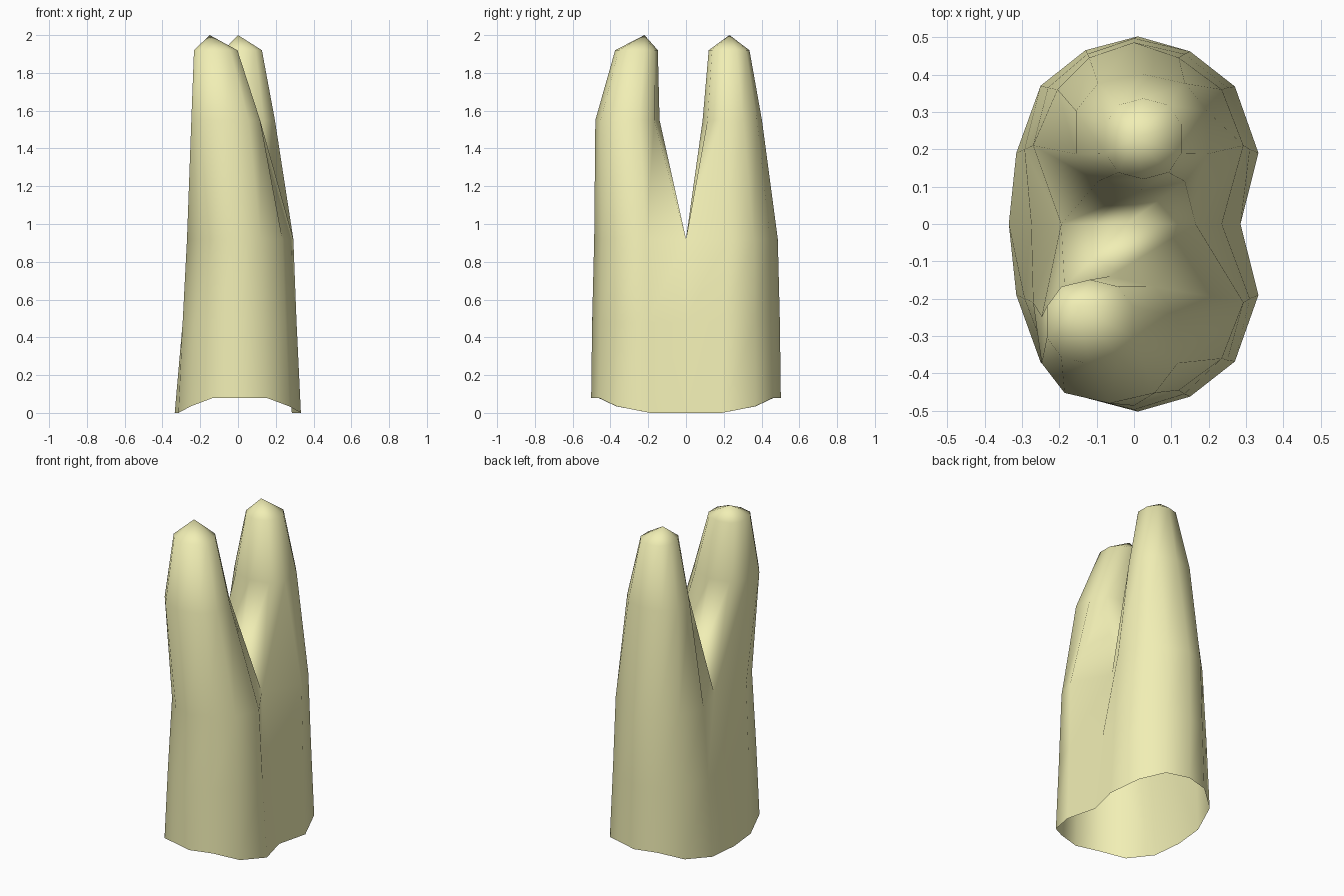
import bpy, bmesh, math

if "Cube" in bpy.data.objects:
    bpy.data.objects.remove(bpy.data.objects["Cube"])

bm = bmesh.new()

# Half outlines from right waist, round the front, to left waist (mirrored for the back)
BASE = [(.285, 0, 0), (.333, -.19, 0), (.27, -.368, .035), (.15, -.462, .08), (.01, -.502, .08),
        (-.13, -.465, .08), (-.25, -.37, .035), (-.315, -.19, 0), (-.335, 0, 0)]
MIDDLE = [(.235, 0), (.31, -.2), (.25, -.365), (.135, -.455), (0, -.497),
          (-.125, -.455), (-.23, -.365), (-.293, -.2), (-.275, 0)]
FORK = [(.165, 0), (.293, -.21), (.235, -.36), (.12, -.445), (0, -.486),
        (-.12, -.445), (-.205, -.36), (-.27, -.21), (-.195, 0)]


def full_ring(half):
    front = [bm.verts.new(p) for p in half]
    back = [bm.verts.new((x, -y, z)) for x, y, z in half[1:-1]]
    return front, [front[0]] + back + [front[-1]]


def strip(a, b, flip, closed=False):
    n = len(a)
    for i in range(n if closed else n - 1):
        j = (i + 1) % n
        f = [a[i], a[j], b[j], b[i]]
        bm.faces.new(f if flip else f[::-1])


def root_ring(cx, cy, rx, ry, z, side):
    ring = []
    for k in range(10):
        t = math.radians(54 - 36 * k)
        c, s = math.cos(t), math.sin(t)
        x = math.copysign(abs(c) ** .85, c) * rx
        y = math.copysign(abs(s) ** .85, s) * ry
        ring.append(bm.verts.new((cx + x, cy - side * y, z)))
    return ring


# Trunk, open at the bottom
rings = [full_ring(BASE),
         full_ring([(x, y, .48) for x, y in MIDDLE]),
         full_ring([(x, y, .92) for x, y in FORK])]
for low, high in zip(rings, rings[1:]):
    strip(low[0], high[0], False)
    strip(low[1], high[1], True)

# Two roots sharing the saddle between them
saddle = bm.verts.new((-.02, 0, .92))
ROOTS = [(-1, (-.065, -.31, .19, .17), (-.118, -.262, .12, .113), (-.15, -.22)),
         (1, (.02, .245, .183, .157), (.025, .228, .106, .108), (0, .23))]
for side, lower, upper, tip in ROOTS:
    start = rings[2][0 if side < 0 else 1] + [saddle]
    a = root_ring(*lower, 1.55, side)
    b = root_ring(*upper, 1.92, side)
    strip(start, a, side > 0, True)
    strip(a, b, side > 0, True)
    apex = bm.verts.new((*tip, 2.0))
    for i in range(10):
        f = [b[i], b[(i + 1) % 10], apex]
        bm.faces.new(f if side > 0 else f[::-1])

bmesh.ops.recalc_face_normals(bm, faces=bm.faces)
# Make sure the open shell faces outward
top = max(bm.faces, key=lambda f: f.calc_center_median().z)
if top.normal.z < 0:
    bmesh.ops.reverse_faces(bm, faces=bm.faces)
for f in bm.faces:
    f.smooth = True

mesh = bpy.data.meshes.new("tooth_root")
bm.to_mesh(mesh)
bm.free()
obj = bpy.data.objects.new("tooth_root", mesh)
bpy.context.collection.objects.link(obj)

mat = bpy.data.materials.new("pale_yellow")
mat.diffuse_color = (.88, .86, .46, 1)
mat.use_nodes = True
mat.node_tree.nodes["Principled BSDF"].inputs["Base Color"].default_value = mat.diffuse_color
mesh.materials.append(mat)
